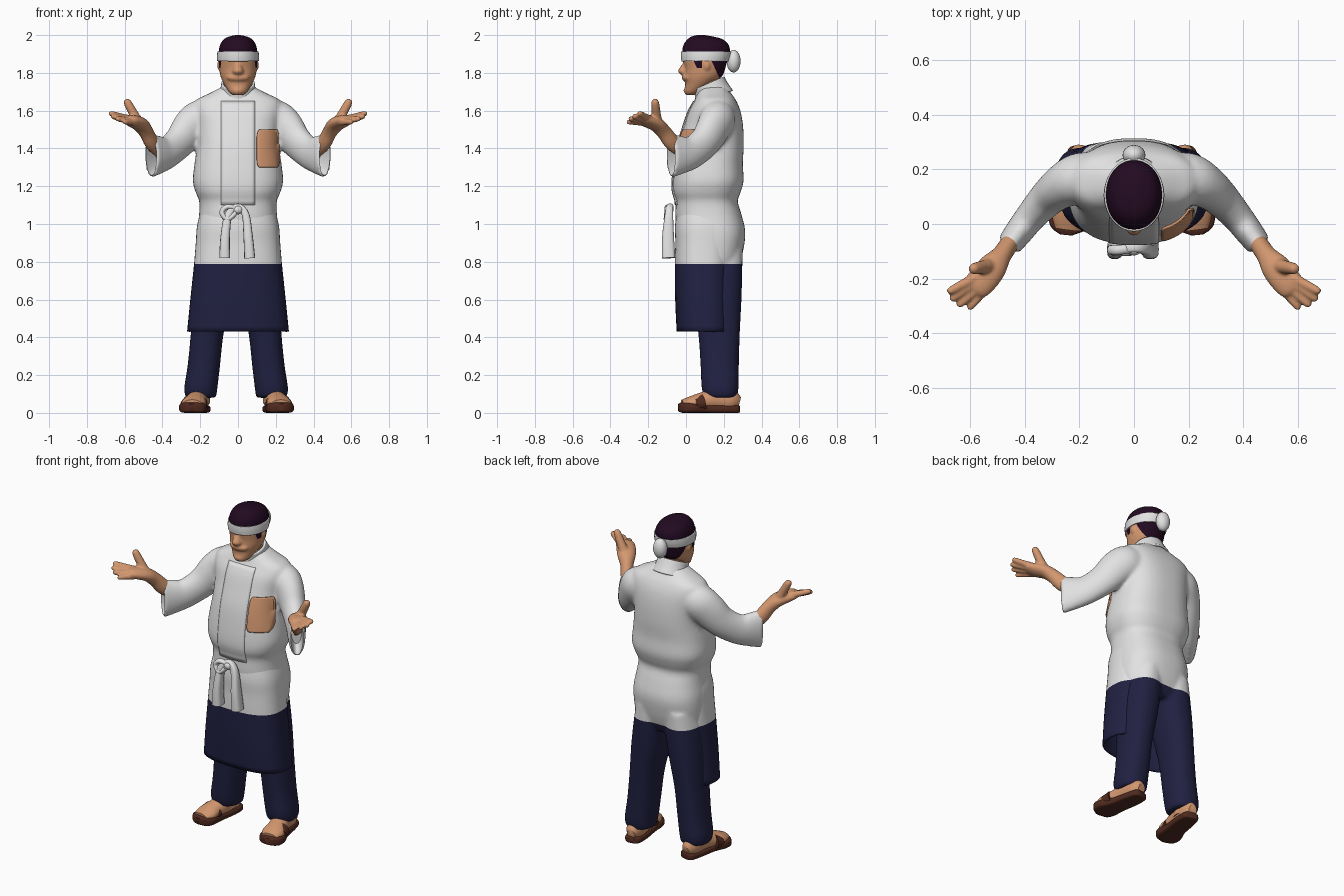
import bpy, bmesh
from math import cos, sin, pi, radians
from mathutils import Vector
from mathutils.bvhtree import BVHTree

cube = bpy.data.objects.get("Cube")
if cube:
    bpy.data.objects.remove(cube, do_unlink=True)

X, Y, Z = Vector((1, 0, 0)), Vector((0, 1, 0)), Vector((0, 0, 1))


def material(name, *rgb):
    m = bpy.data.materials.new(name)
    m.use_nodes = True
    m.diffuse_color = (*rgb, 1)
    bsdf = m.node_tree.nodes["Principled BSDF"]
    bsdf.inputs["Base Color"].default_value = (*rgb, 1)
    bsdf.inputs["Roughness"].default_value = .8
    return m


white = material("white cloth", .76, .76, .76)
navy = material("navy cloth", .015, .015, .055)
skin = material("skin", .65, .31, .16)
hair = material("dark hair", .016, .003, .015)
brown = material("sandal brown", .08, .023, .014)


def finish(bm, name, mats=(), rule=None, cuts=(), mirror=False, thick=0):
    """Cut, colour, shade and link a mesh."""
    for co, no in cuts:
        bmesh.ops.bisect_plane(bm, geom=bm.verts[:] + bm.edges[:] + bm.faces[:],
                               plane_co=co, plane_no=no)
    bmesh.ops.recalc_face_normals(bm, faces=bm.faces[:])
    for f in bm.faces:
        f.material_index = int(rule(f.calc_center_median())) if rule else 0
    mesh = bpy.data.meshes.new(name)
    bm.to_mesh(mesh)
    bm.free()
    ob = bpy.data.objects.new(name, mesh)
    bpy.context.collection.objects.link(ob)
    for m in mats:
        mesh.materials.append(m)
    bpy.ops.object.select_all(action="DESELECT")
    ob.select_set(True)
    bpy.context.view_layer.objects.active = ob
    bpy.ops.object.shade_smooth_by_angle(angle=radians(50))
    if thick:
        solid = ob.modifiers.new("thickness", "SOLIDIFY")
        solid.thickness, solid.offset = thick, 0
    if mirror:
        ob.modifiers.new("mirror", "MIRROR")
    return ob


def fuse(name, parts, voxel, mats, hollow=None, **kw):
    """Melt closed parts into one smooth skin, optionally hollowed by a cutter."""
    def add_evaluated(bm, ob):
        dg = bpy.context.evaluated_depsgraph_get()
        ev = ob.evaluated_get(dg)
        bm.from_mesh(ev.to_mesh())
        ev.to_mesh_clear()

    bm = bmesh.new()
    for p in parts:
        add_evaluated(bm, p)
    lump = finish(bm, name + "_lump")
    remesh = lump.modifiers.new("melt", "REMESH")
    remesh.mode, remesh.voxel_size = "VOXEL", voxel
    lump.modifiers.new("soften", "SMOOTH").iterations = 5
    if hollow:
        lump.modifiers.new("hollow", "BOOLEAN").object = hollow
        parts = parts + [hollow]
    bm = bmesh.new()
    add_evaluated(bm, lump)
    for p in parts + [lump]:
        bpy.data.objects.remove(p, do_unlink=True)
    return finish(bm, name, mats, **kw)


def spline(rows, steps):
    """Smooth curve through rows of numbers."""
    out = []
    for i in range(len(rows) - 1):
        p = [Vector(rows[min(max(k, 0), len(rows) - 1)]) for k in range(i - 1, i + 3)]
        for s in range(steps):
            t = s / steps
            out.append(p[1] + t / 2 * (p[2] - p[0] + t * (2 * p[0] - 5 * p[1] + 4 * p[2] - p[3]
                       + t * (3 * (p[1] - p[2]) + p[3] - p[0]))))
    return out + [Vector(rows[-1])]


def loft(name, rings, mats=(), ref=None, n=28, power=2, arc=None, caps=True, **kw):
    """Skin rings of (x, y, z, half width, half depth); horizontal unless ref is given."""
    bm = bmesh.new()
    rows = spline(rings, 4)
    loops = []
    for i, r in enumerate(rows):
        u, v = X, Y
        if ref:
            t = (rows[min(i + 1, len(rows) - 1)] - rows[max(i - 1, 0)])[:3]
            t = Vector(t).normalized()
            u = t.cross(ref).normalized()
            v = u.cross(t)
        loop = []
        for k in range(n):
            a = radians(arc[0] + (arc[1] - arc[0]) * k / (n - 1)) if arc else 2 * pi * k / n
            c, s = [abs(w) ** (2 / power) * (1 if w > 0 else -1) for w in (cos(a), sin(a))]
            loop.append(bm.verts.new(Vector(r[:3]) + u * c * r[3] + v * s * r[4]))
        loops.append(loop)
    for a, b in zip(loops, loops[1:]):
        for k in range(n - 1 if arc else n):
            j = (k + 1) % n
            bm.faces.new((a[k], a[j], b[j], b[k]))
    if caps and not arc:
        bm.faces.new(loops[0])
        bm.faces.new(loops[-1])
    return finish(bm, name, mats, **kw)


def ball(name, loc, size, mats=(), **kw):
    bm = bmesh.new()
    bmesh.ops.create_uvsphere(bm, u_segments=20, v_segments=12, radius=1)
    bmesh.ops.scale(bm, vec=size, verts=bm.verts)
    bmesh.ops.translate(bm, vec=loc, verts=bm.verts)
    return finish(bm, name, mats, **kw)


def levels(rows):
    """Turn (z, half width, front y, back y) into centred rings."""
    return [(0, (f + b) / 2, z, w, (b - f) / 2) for z, w, f, b in rows]


hem = ((0, 0, .787), Z)
below_hem = lambda c: c.z < .787

# Coat with sleeves and trousers
torso = loft("torso", levels([
    (.73, .16, .06, .26), (.79, .205, .0, .285), (.87, .217, -.04, .305), (.96, .217, -.05, .314),
    (1.05, .206, -.056, .294), (1.12, .205, -.056, .274), (1.17, .225, -.072, .29),
    (1.23, .239, -.073, .305), (1.32, .23, -.063, .301), (1.42, .216, -.046, .306),
    (1.52, .218, -.015, .302), (1.6, .232, .013, .288), (1.655, .222, .045, .265),
    (1.69, .155, .06, .24), (1.73, .078, .08, .212)]), n=48, power=2.5)
legs = [loft("leg", [(side * (.153 + dx) - .01, (f + b) / 2, z, w, (b - f) / 2) for z, dx, w, f, b in (
    (.08, .033, .08, .1, .268), (.13, .034, .088, .083, .278), (.25, .018, .086, .077, .28),
    (.42, 0, .087, .065, .285), (.6, -.025, .1, .04, .294), (.74, -.043, .103, .02, .298),
    (.88, -.055, .09, .02, .3))], power=2.3) for side in (1, -1)]
sleeves = loft("sleeves", [
    (.12, .165, 1.565, .09, .09), (.195, .165, 1.552, .096, .106), (.25, .145, 1.51, .083, .103),
    (.31, .1, 1.435, .069, .09), (.375, .03, 1.378, .057, .088),
    (.42, -.028, 1.366, .052, .103), (.46, -.08, 1.363, .046, .119)], ref=Z, mirror=True)
hollow = loft("sleeve_hollow", [
    (.41, -.014, 1.368, .03, .08), (.46, -.08, 1.363, .035, .106), (.49, -.12, 1.36, .036, .112)],
    ref=Z, mirror=True)
coat = fuse("coat_and_trousers", [torso, sleeves] + legs, .011, [white, navy], hollow,
            cuts=[hem], rule=below_hem)
loft("collar", [(0, .15, 1.67, .1, .1), (0, .135, 1.71, .088, .088), (0, .12, 1.745, .083, .083)],
     [white], ref=Y, caps=False, thick=.012)

# Plates that follow the chest
tree = BVHTree.FromPolygons([v.co for v in coat.data.vertices],
                            [p.vertices[:] for p in coat.data.polygons])


def plate(name, x0, x1, z0, z1, lift, mat, round_):
    bm = bmesh.new()
    nx, nz, grid = 10, 24, []
    for i in range(nz + 1):
        t = i / nz
        pinch = 1 - round_ * abs(2 * t - 1) ** 8
        row = []
        for k in range(nx + 1):
            x = (x0 + x1) / 2 + (k / nx - .5) * (x1 - x0) * pinch
            z = z0 + (z1 - z0) * t
            hit = tree.ray_cast(Vector((x, -1, z)), Y)[0]
            row.append(bm.verts.new((x, min(hit.y, .06) - lift, z)))
        grid.append(row)
    for a, b in zip(grid, grid[1:]):
        for k in range(nx):
            bm.faces.new((a[k], a[k + 1], b[k + 1], b[k]))
    return finish(bm, name, [mat], thick=.008)


plate("coat_flap", -.09, .09, 1.1, 1.65, 0, white, 0)
plate("chest_pocket", .1, .218, 1.3, 1.5, .006, skin, .2)

# Apron, open at the back and tucked under the coat
loft("apron", [(0, .1, .43, .265, .145), (0, .095, .6, .248, .148), (0, .095, .79, .228, .15),
               (0, .1, .9, .219, .152), (0, .105, .99, .212, .159), (0, .11, 1.08, .19, .15)],
     [white, navy], n=40, power=2.6, arc=(-230, 50), cuts=[hem], rule=below_hem, thick=.009)

# Tied bow on the waist
loft("bow_tails", [(-.07, -.092, .82, .029, .036), (-.068, -.095, .93, .025, .032),
                   (-.05, -.09, 1.05, .02, .022), (0, -.085, 1.092, .016, .018),
                   (.04, -.09, 1.05, .02, .022), (.054, -.095, .93, .025, .032),
                   (.062, -.092, .82, .029, .036)], [white], ref=Y, n=14, power=3)
loft("bow_loop", [(-.01, -.09, 1.085, .012, .016), (-.06, -.095, 1.09, .014, .018),
                  (-.085, -.095, 1.06, .014, .018), (-.055, -.1, 1.025, .014, .018),
                  (-.01, -.1, 1.06, .012, .016)], [white], ref=Y, n=12)
ball("bow_knot", (0, -.09, 1.075), (.028, .025, .024), [white])

# Sandals and feet
sole = [(.185, .283, .02, .015, .016), (.187, .27, .02, .045, .02), (.195, .2, .02, .057, .02),
        (.212, .1, .022, .06, .022), (.228, .03, .026, .074, .026), (.237, -.015, .028, .063, .028),
        (.24, -.04, .028, .022, .02)]
footwear = [
    loft("sandal_soles", sole, [brown], ref=Z, power=4, mirror=True),
    loft("feet", [(.187, .281, .055, .025, .03), (.192, .24, .065, .048, .06),
                  (.2, .16, .07, .053, .06), (.215, .09, .06, .056, .05),
                  (.227, .03, .053, .065, .037), (.234, -.02, .048, .047, .022)],
         [skin], ref=Z, mirror=True),
    loft("sandal_straps", [(.24 - .22 * y, y, .035 + .2 * y, .068, .036 + .17 * y)
                           for y in (.09, .045)], [brown], ref=Z, mirror=True),
    loft("ankles", [(.19, .19, .05, .05, .055), (.188, .19, .2, .045, .05)], [skin], mirror=True)]
for ob in footwear:
    ob.location.x = -.008

# Forearms and hands: fingers spread from the palm, thumb raised
hands = [loft("forearm", [
    (.4, .0, 1.37, .022, .035), (.455, -.072, 1.43, .034, .044), (.485, -.115, 1.485, .037, .04),
    (.515, -.155, 1.525, .052, .037), (.55, -.2, 1.543, .055, .033),
    (.58, -.232, 1.552, .05, .024), (.592, -.245, 1.553, .03, .012)], ref=Z, mirror=True)]
fingers = [(Z, .0175, (.595, -.205, 1.56), (.682, -.25, 1.588)),
           (Z, .0175, (.59, -.222, 1.555), (.672, -.278, 1.572)),
           (Z, .0165, (.575, -.24, 1.548), (.646, -.301, 1.558)),
           (Z, .016, (.553, -.248, 1.54), (.606, -.312, 1.54)),
           (Y, .024, (.535, -.155, 1.55), (.594, -.165, 1.66))]
for ref, r, a, b in fingers:
    a, b = Vector(a), Vector(b)
    rows = [(*a.lerp(b, t), r * s, r * s)
            for t, s in ((-.2, 1.3), (.3, 1.05), (.7, .95), (.93, .75), (1, .3))]
    hands.append(loft("finger", rows, ref=ref, n=12, mirror=True))
fuse("forearms_and_hands", hands, .006, [skin])

# Head with nose, lip and chin, hair coloured by position
loft("neck", [(0, .15, 1.64, .065, .065), (0, .11, 1.8, .065, .065)], [skin], ref=Y)
skull = loft("skull", levels([
    (1.683, .027, .0, .06), (1.7, .048, -.008, .085), (1.74, .074, -.004, .14),
    (1.78, .092, -.01, .19), (1.82, .099, -.008, .207), (1.87, .102, -.016, .22),
    (1.92, .102, -.02, .233), (1.955, .092, -.01, .222), (1.98, .073, .01, .19),
    (1.993, .045, .03, .14), (2, .015, .055, .1)]), n=40, power=2.1)
face = [skull,
        loft("nose", [(0, .01, 1.865, .014, .016), (0, -.006, 1.83, .022, .026),
                      (0, -.009, 1.808, .03, .034), (0, .0, 1.79, .026, .025)]),
        ball("upper_lip", (0, .014, 1.775), (.062, .036, .026)),
        ball("chin", (0, .014, 1.706), (.035, .027, .023)),
        ball("ears", (.097, .11, 1.84), (.013, .02, .028), mirror=True)]
slant = Vector((0, 1, .45))
nape, burn = Vector((0, .135, 1.865)), Vector((0, .04, 1.865))
locks = lambda c: (c.z > 1.895 or (c.z > 1.775 and (c - nape).dot(slant) > 0)
                   or (c.z > 1.825 and c.y < .085 and (c - burn).dot(slant) > 0))
fuse("head", face, .006, [skin, hair], rule=locks,
     cuts=[((0, 0, z), Z) for z in (1.775, 1.825, 1.895)]
     + [(nape, slant), (burn, slant), ((0, .085, 0), Y)])

# Headband and its knot
loft("headband", [(0, .102, 1.862, .106, .122), (0, .105, 1.888, .107, .128),
                  (0, .107, 1.914, .105, .13)], [white], n=40, caps=False, thick=.008)
ball("headband_knot", (0, .252, 1.862), (.042, .037, .06), [white])
